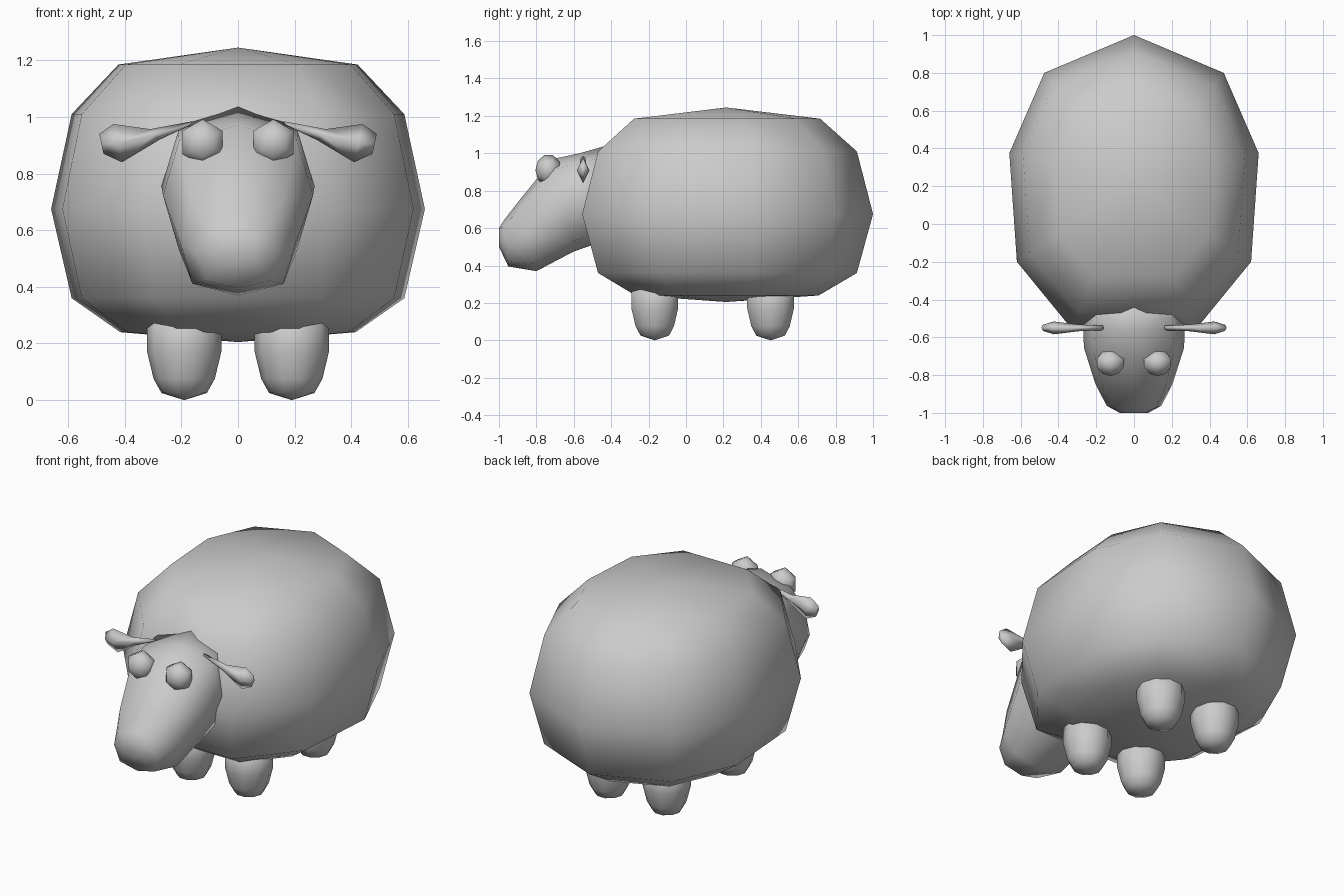
import bpy, bmesh, math
from mathutils import Vector

if "Cube" in bpy.data.objects:
    bpy.data.objects.remove(bpy.data.objects["Cube"])

grey = bpy.data.materials.new("soft grey")
grey.diffuse_color = (0.6, 0.6, 0.6, 1)
grey.use_nodes = True
grey.node_tree.nodes["Principled BSDF"].inputs["Base Color"].default_value = grey.diffuse_color


def finish(name, bm):
    bmesh.ops.recalc_face_normals(bm, faces=bm.faces)
    mesh = bpy.data.meshes.new(name)
    bm.to_mesh(mesh)
    bm.free()
    for p in mesh.polygons:
        p.use_smooth = True
    mesh.materials.append(grey)
    obj = bpy.data.objects.new(name, mesh)
    bpy.context.collection.objects.link(obj)
    return obj


def loft(name, rings, start=None, end=None):
    """Skin a row of equal rings; close each end with a point or a flat cap."""
    bm = bmesh.new()
    rows = [[bm.verts.new(p) for p in r] for r in rings]
    n = len(rows[0])
    for a, b in zip(rows, rows[1:]):
        for i in range(n):
            j = (i + 1) % n
            bm.faces.new((a[i], a[j], b[j], b[i]))
    for row, tip in ((rows[0], start), (rows[-1], end)):
        if tip is None:
            bm.faces.new(row)
        else:
            v = bm.verts.new(tip)
            for i in range(n):
                bm.faces.new((row[i], row[(i + 1) % n], v))
    return finish(name, bm)


# Body: nine-sided plan scaled through stacked levels
half = [(0.475, 0.80), (0.66, 0.375), (0.62, -0.20), (0.33, -0.555)]
plan = [(0, 1.0)] + half + [(-x, y) for x, y in reversed(half)]
levels = [(0.24, 0.63), (0.36, 0.89), (0.675, 1.0), (1.01, 0.89), (1.185, 0.64)]
cy = 0.215
loft("body", [[(x * s, cy + (y - cy) * s, z) for x, y in plan] for z, s in levels],
     (0, cy, 0.205), (0, cy, 1.245))


# Head: boxy rounded sections given by top (y, z), bottom (y, z) and half width
def section(top, bottom, w, n=8):
    t, b = Vector((0, *top)), Vector((0, *bottom))
    mid, up = (t + b) / 2, (t - b) / 2
    ring = []
    for i in range(n):
        a = 2 * math.pi * i / n
        c, s = math.cos(a), math.sin(a)
        px = math.copysign(abs(c) ** 0.7, c)
        pz = math.copysign(abs(s) ** 0.7, s)
        ring.append(mid + up * pz + Vector((w * px, 0, 0)))
    return ring


loft("head", [section(*s) for s in (
    ((-0.41, 1.045), (-0.38, 0.56), 0.24),
    ((-0.57, 1.00), (-0.50, 0.51), 0.27),
    ((-0.71, 0.97), (-0.60, 0.475), 0.265),
    ((-0.89, 0.75), (-0.80, 0.37), 0.205),
    ((-0.975, 0.64), (-0.95, 0.395), 0.145),
    ((-1.0, 0.60), (-1.0, 0.50), 0.075))])


# Ears: flat diamond sections given by top (x, z), bottom (x, z) and half depth
EAR = (((0.16, 0.985), (0.17, 0.97), 0.012),
       ((0.31, 0.957), (0.28, 0.918), 0.018),
       ((0.44, 0.975), (0.41, 0.84), 0.034),
       ((0.49, 0.94), (0.475, 0.87), 0.016))


def diamond(side, top, bottom, d):
    y = -0.55
    mx, mz = (top[0] + bottom[0]) / 2, (top[1] + bottom[1]) / 2
    return [(side * top[0], y, top[1]), (side * mx, y - d, mz),
            (side * bottom[0], y, bottom[1]), (side * mx, y + d, mz)]


for side, label in ((1, "right"), (-1, "left")):
    loft("ear_" + label, [diamond(side, *s) for s in EAR])

    # Eyes: coarse six-sided balls facing forward
    bm = bmesh.new()
    bmesh.ops.create_uvsphere(bm, u_segments=6, v_segments=5, radius=1)
    for v in bm.verts:
        x, y, z = v.co
        v.co = (side * 0.125 + 0.086 * x, -0.735 - 0.07 * z, 0.91 + 0.086 * y)
    finish("eye_" + label, bm)

    # Legs: stubby rounded columns sunk into the belly
    for y, end in ((-0.167, "front"), (0.452, "back")):
        rings = [[(side * 0.19 + r * math.cos(a), y + r * math.sin(a), z)
                  for a in (math.tau * i / 10 for i in range(10))]
                 for z, r in ((0.025, 0.08), (0.075, 0.108), (0.17, 0.131), (0.32, 0.131))]
        loft(f"{end}_leg_{label}", rings, (side * 0.19, y, 0.0))
